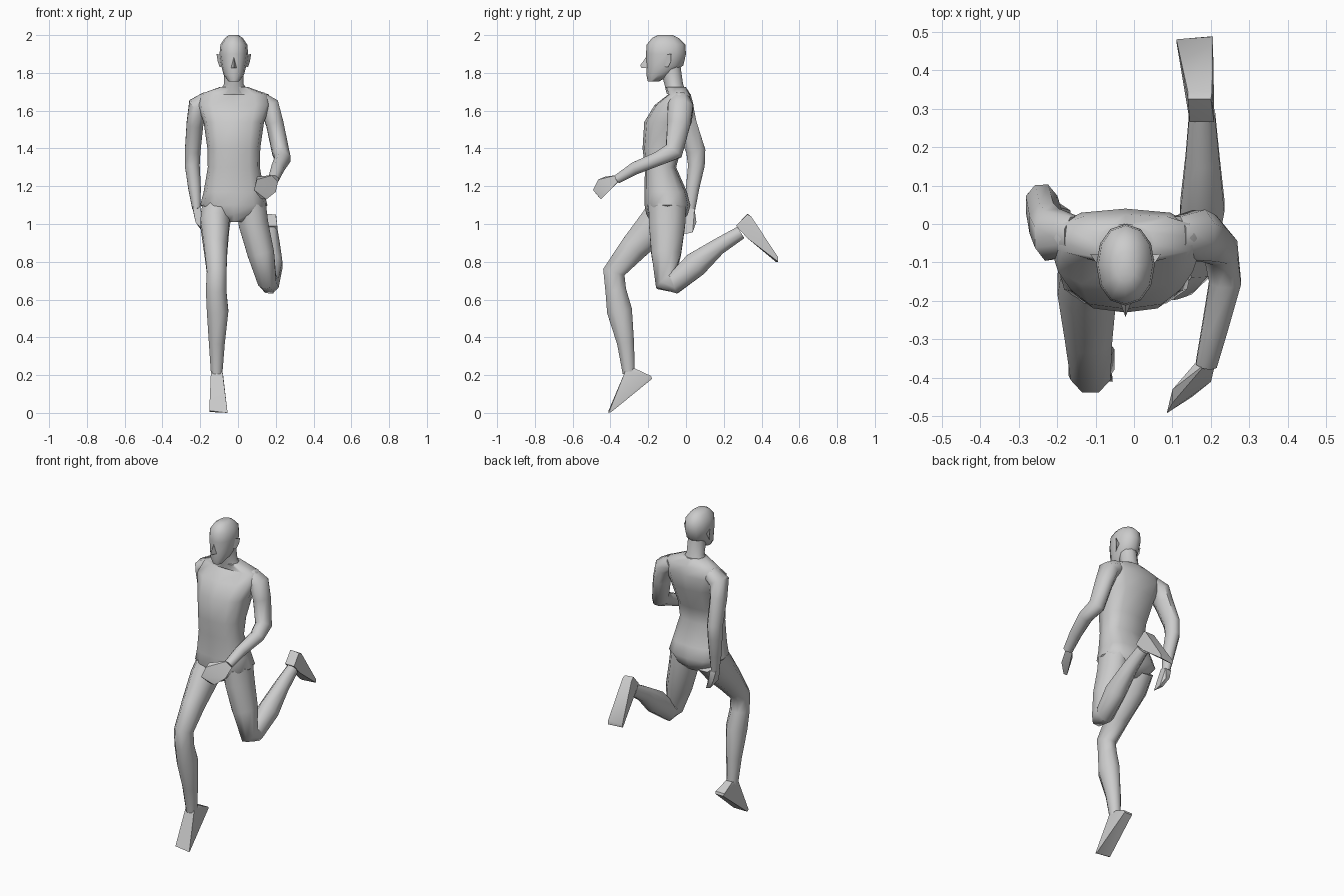
import bpy, bmesh
from math import sin, cos, pi
from mathutils import Vector

CX = -0.022  # body mid line


def finish(name, bm, angle=0.7):
    bmesh.ops.recalc_face_normals(bm, faces=bm.faces)
    me = bpy.data.meshes.new(name)
    bm.to_mesh(me)
    bm.free()
    ob = bpy.data.objects.new(name, me)
    bpy.context.collection.objects.link(ob)
    bpy.ops.object.select_all(action='DESELECT')
    ob.select_set(True)
    bpy.context.view_layer.objects.active = ob
    bpy.ops.object.shade_smooth_by_angle(angle=angle)
    return ob


def skin(name, rings):
    bm = bmesh.new()
    loops = [[bm.verts.new(p) for p in r] for r in rings]
    n = len(loops[0])
    for a, b in zip(loops, loops[1:]):
        for i in range(n):
            j = (i + 1) % n
            bm.faces.new((a[i], a[j], b[j], b[i]))
    bm.faces.new(loops[0][::-1])
    bm.faces.new(loops[-1])
    return finish(name, bm, 0.9)


def stack(name, rows, power, n=12):
    """Loft of level rings: (z, centre y, half width, half depth)."""
    def s(v):
        return (1 if v >= 0 else -1) * abs(v) ** power
    return skin(name, [[Vector((CX + rx * s(cos(2 * pi * i / n)), cy + ry * s(sin(2 * pi * i / n)), z))
                        for i in range(n)] for z, cy, rx, ry in rows])


def limb(name, stations, n=8):
    """Loft along a bent path: (x, y, z, half width, half depth)."""
    pts = [Vector(s[:3]) for s in stations]
    rings = []
    for k, s in enumerate(stations):
        t = Vector()
        if k > 0:
            t += (pts[k] - pts[k - 1]).normalized()
        if k < len(pts) - 1:
            t += (pts[k + 1] - pts[k]).normalized()
        t.normalize()
        u = Vector((1, 0, 0))
        u = (u - t * u.dot(t)).normalized()
        v = t.cross(u)
        rings.append([pts[k] + u * s[3] * cos(2 * pi * (i + .5) / n) * 1.06
                      + v * s[4] * sin(2 * pi * (i + .5) / n) * 1.06 for i in range(n)])
    return skin(name, rings)


def hull(name, pts):
    bm = bmesh.new()
    for p in pts:
        bm.verts.new(p)
    r = bmesh.ops.convex_hull(bm, input=bm.verts)
    junk = list({v for v in r["geom_interior"] + r["geom_unused"] if isinstance(v, bmesh.types.BMVert)})
    bmesh.ops.delete(bm, geom=junk, context='VERTS')
    return finish(name, bm, 0.6)


# torso and pelvis
stack("torso", [
    (1.01, -.105, .05, .08), (1.05, -.10, .13, .11), (1.10, -.098, .178, .121),
    (1.17, -.107, .160, .112), (1.30, -.135, .138, .083), (1.40, -.128, .140, .102),
    (1.54, -.095, .160, .126), (1.63, -.063, .195, .103), (1.685, -.035, .185, .06),
    (1.725, -.055, .075, .055)], 0.75)

# neck and head
stack("neck", [(1.69, -.05, .085, .055), (1.74, -.065, .052, .052), (1.84, -.085, .052, .058)], 1, 10)
stack("head", [
    (1.755, -.172, .028, .03), (1.79, -.145, .054, .065), (1.84, -.112, .067, .098),
    (1.90, -.106, .076, .106), (1.95, -.106, .071, .102), (1.985, -.109, .047, .07),
    (2.0, -.11, .025, .04)], 0.95)
hull("nose", [(CX, -.2, 1.90), (CX - .018, -.195, 1.825), (CX + .018, -.195, 1.825),
              (CX, -.242, 1.84), (CX, -.235, 1.825)])
for side, label in ((1, "right"), (-1, "left")):
    hull("ear_" + label, [(CX + side * x, y, z) for x, y, z in (
        (.06, -.125, 1.895), (.06, -.12, 1.835), (.092, -.078, 1.90),
        (.085, -.08, 1.86), (.075, -.095, 1.83), (.065, -.08, 1.87))])

# forward bent arm
limb("forward_arm", [
    (.11, -.03, 1.655, .05, .05), (.168, -.03, 1.62, .055, .068), (.195, -.038, 1.53, .047, .062),
    (.225, -.065, 1.385, .045, .052), (.237, -.15, 1.345, .042, .038),
    (.21, -.27, 1.295, .034, .034), (.188, -.365, 1.237, .028, .024)])
hull("forward_hand", [
    (.212, -.36, 1.225), (.165, -.355, 1.225), (.19, -.36, 1.26), (.10, -.43, 1.25),
    (.10, -.465, 1.235), (.085, -.492, 1.18), (.15, -.45, 1.13), (.12, -.455, 1.135), (.20, -.41, 1.17)])

# trailing arm
limb("trailing_arm", [
    (-.155, -.03, 1.655, .05, .05), (-.213, -.028, 1.62, .055, .068), (-.228, 0, 1.53, .045, .058),
    (-.24, .052, 1.385, .042, .052), (-.242, .055, 1.31, .04, .045),
    (-.23, .035, 1.19, .034, .036), (-.22, .022, 1.08, .022, .028)])
hull("trailing_hand", [
    (-.24, 0, 1.09), (-.24, .045, 1.08), (-.20, 0, 1.09), (-.20, .045, 1.08),
    (-.225, .05, 1.02), (-.195, .055, 1.01), (-.225, -.005, 1.01), (-.165, .035, .955), (-.165, -.02, .945),
    (-.19, .03, .96)])

# planted leg
limb("front_leg", [
    (-.11, -.09, 1.09, .08, .10), (-.122, -.16, 1.0, .078, .095), (-.118, -.28, .87, .063, .075),
    (-.113, -.382, .745, .053, .06), (-.116, -.372, .65, .055, .056),
    (-.108, -.352, .54, .058, .068), (-.112, -.32, .37, .043, .046), (-.113, -.303, .21, .031, .033)])
hull("front_foot", [
    (-.143, -.32, .225), (-.083, -.32, .225), (-.135, -.27, .235), (-.092, -.27, .235),
    (-.14, -.185, .195), (-.078, -.185, .195), (-.135, -.18, .18), (-.082, -.18, .18),
    (-.152, -.41, .012), (-.055, -.41, .0), (-.152, -.395, .005), (-.058, -.395, .005)])

# lifted leg
limb("back_leg", [
    (.07, -.1, 1.10, .08, .10), (.082, -.1, 1.0, .08, .098), (.122, -.105, .84, .072, .08),
    (.155, -.105, .70, .05, .066), (.165, -.06, .69, .052, .06), (.178, .05, .785, .058, .068),
    (.178, .17, .88, .045, .045), (.177, .29, .955, .034, .036)])
hull("back_foot", [
    (.145, .265, .99), (.208, .265, .99), (.145, .325, .925), (.208, .325, .925),
    (.14, .325, 1.055), (.20, .325, 1.05), (.14, .345, 1.04), (.203, .345, 1.04),
    (.11, .475, .80), (.205, .488, .80), (.11, .48, .82), (.205, .487, .825)])
